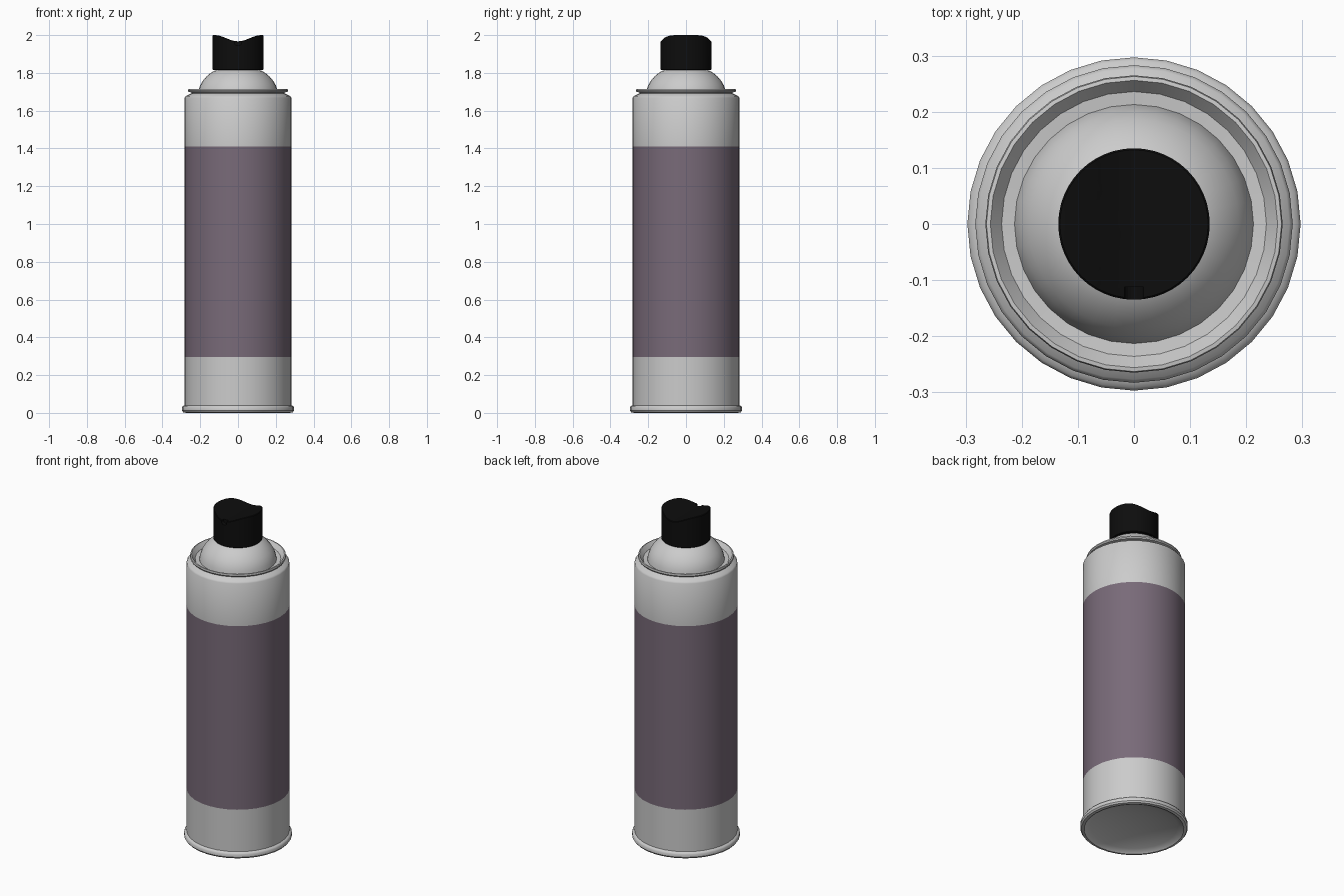
import bpy, bmesh, math

if "Cube" in bpy.data.objects:
    bpy.data.objects.remove(bpy.data.objects["Cube"])


def finish(name, bm, color=None, angle=35):
    bmesh.ops.recalc_face_normals(bm, faces=bm.faces)
    me = bpy.data.meshes.new(name)
    bm.to_mesh(me)
    bm.free()
    ob = bpy.data.objects.new(name, me)
    bpy.context.collection.objects.link(ob)
    if color:
        mat = bpy.data.materials.new(name + "_paint")
        mat.diffuse_color = (*color, 1)
        mat.use_nodes = True
        mat.node_tree.nodes["Principled BSDF"].inputs["Base Color"].default_value = mat.diffuse_color
        me.materials.append(mat)
    bpy.ops.object.select_all(action='DESELECT')
    ob.select_set(True)
    bpy.context.view_layer.objects.active = ob
    bpy.ops.object.shade_smooth_by_angle(angle=math.radians(angle))
    return ob


def revolve(profile, n, height=None):
    """Spin (radius, z) points around z; height(x, z) can bend the surface."""
    height = height or (lambda x, z: z)
    bm = bmesh.new()
    rings = []
    for r, z in profile:
        if r == 0:
            rings.append([bm.verts.new((0, 0, height(0, z)))] * n)
            continue
        ring = []
        for i in range(n):
            a = 2 * math.pi * i / n
            x = r * math.cos(a)
            ring.append(bm.verts.new((x, r * math.sin(a), height(x, z))))
        rings.append(ring)
    for lo, hi in zip(rings, rings[1:]):
        for i in range(n):
            j = (i + 1) % n
            bm.faces.new(list(dict.fromkeys((lo[i], lo[j], hi[j], hi[i]))))
    return bm


R, SIDES = 0.283, 32

# Lower can: concave base, rolled bottom rim, bare metal wall
base = [(0, 0.05), (0.10, 0.044), (0.18, 0.032), (0.24, 0.016), (0.27, 0.005)]
rim = [(0.275, 0.0), (0.29, 0.003), (0.297, 0.012), (0.297, 0.028),
       (0.292, 0.036), (R, 0.04), (R, 0.295)]
finish("can_lower", revolve(base + rim, SIDES))

# Printed label band
finish("label", revolve([(R, 0.295), (R, 1.41)], SIDES), (0.19, 0.145, 0.19))

# Upper can: wall, shoulder, rolled seam and groove
finish("can_upper", revolve([
    (R, 1.41), (R, 1.668), (0.277, 1.677), (0.245, 1.692), (0.247, 1.697),
    (0.262, 1.699), (0.265, 1.706), (0.263, 1.715), (0.256, 1.716),
    (0.236, 1.690), (0.213, 1.688)], SIDES))

# Domed top under the cap
finish("dome", revolve([
    (0.213, 1.688), (0.209, 1.71), (0.200, 1.735), (0.187, 1.757),
    (0.169, 1.779), (0.150, 1.796), (0.130, 1.809), (0.115, 1.815),
    (0, 1.818)], SIDES))


# Spray cap with a saddle-shaped finger rest
def saddle(x, z):
    if z < 1.9:
        return z
    s = min(abs(x) / 0.125, 1)
    return z - 0.033 * (1 + math.cos(math.pi * s)) / 2


cap = finish("spray_cap", revolve([
    (0, 1.815), (0.132, 1.815), (0.135, 1.818), (0.135, 1.997), (0.132, 2.0),
    (0.12, 2.0), (0.10, 2.0), (0.08, 2.0), (0.06, 2.0), (0.04, 2.0),
    (0.02, 2.0), (0, 2.0)], 48, saddle), (0.004, 0.004, 0.004))

# Nozzle notch at the front of the cap
bpy.ops.mesh.primitive_cylinder_add(vertices=20, radius=0.018, depth=0.05,
                                    location=(0, -0.137, 1.962),
                                    rotation=(math.pi / 2, 0, 0))
cutter = bpy.context.object
cutter.name = "nozzle_cutter"
cutter.hide_render = True
cutter.hide_viewport = True
mod = cap.modifiers.new("nozzle", 'BOOLEAN')
mod.operation = 'DIFFERENCE'
mod.object = cutter
